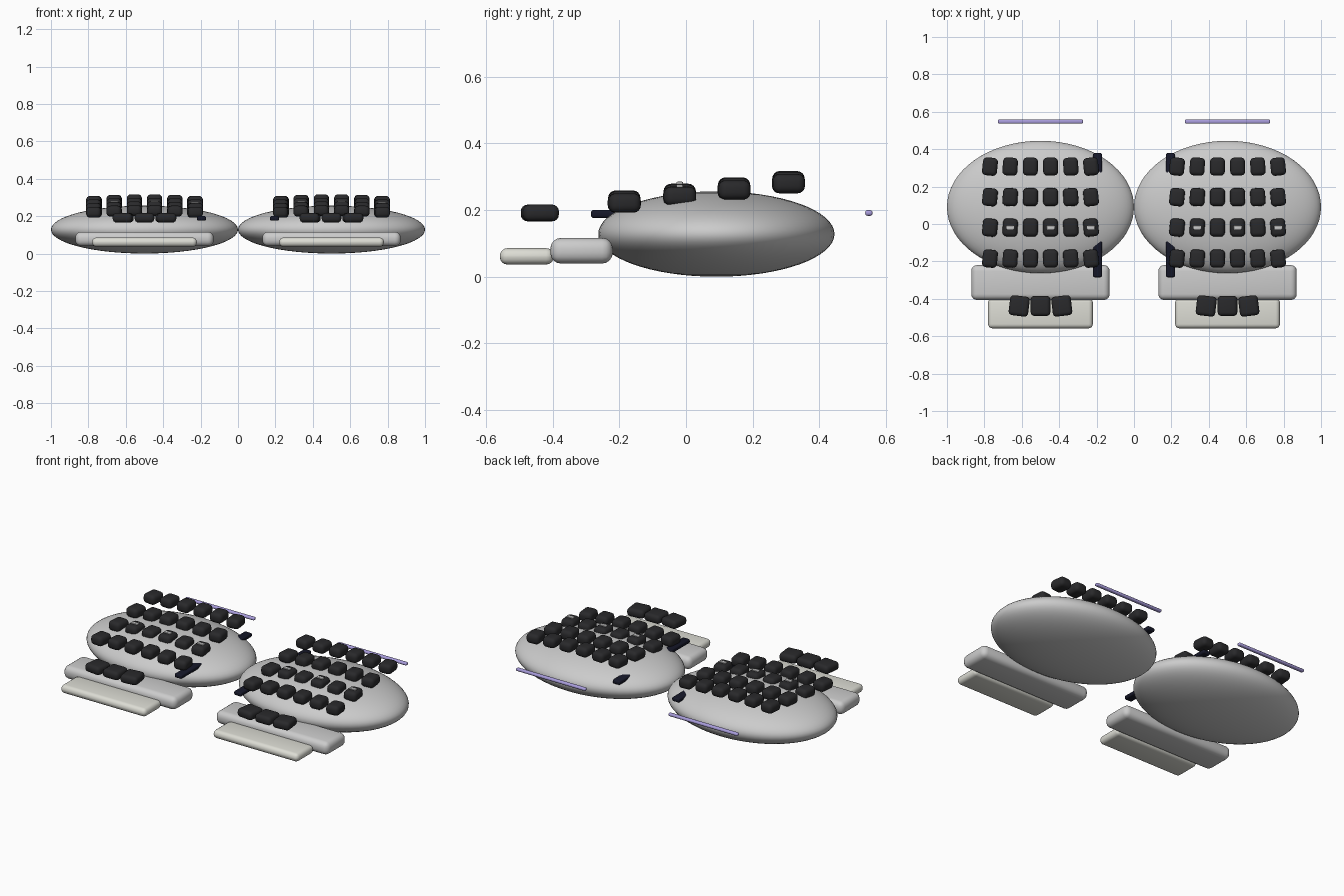
import bpy
from math import radians

if "Cube" in bpy.data.objects:
    bpy.data.objects.remove(bpy.data.objects["Cube"])


def material(name, rgb):
    m = bpy.data.materials.new(name)
    m.diffuse_color = (*rgb, 1)
    m.use_nodes = True
    m.node_tree.nodes["Principled BSDF"].inputs["Base Color"].default_value = m.diffuse_color
    return m


KEY = material("key_black", (0.022, 0.022, 0.024))
RAIL = material("rail_navy", (0.008, 0.009, 0.022))
BAR = material("bar_lavender", (0.40, 0.34, 0.72))
PAD = material("pad_cream", (0.72, 0.72, 0.66))
MARK = material("marker_white", (0.85, 0.85, 0.83))


def rounded_box(name, loc, size, bevel, mat=None, rz=0.0, segments=4):
    bpy.ops.mesh.primitive_cube_add(size=1, location=loc)
    ob = bpy.context.object
    ob.name = name
    ob.scale = size
    bpy.ops.object.transform_apply(location=False, rotation=False, scale=True)
    ob.rotation_euler.z = rz
    mod = ob.modifiers.new("rounding", "BEVEL")
    mod.width = bevel
    mod.segments = segments
    bpy.ops.object.modifier_apply(modifier=mod.name)
    bpy.ops.object.shade_smooth_by_angle(angle=radians(35))
    if mat:
        ob.data.materials.append(mat)
    return ob


ROW_Y = (0.307, 0.144, -0.019, -0.185)
ROW_Z = (0.288, 0.269, 0.250, 0.230)

for side, label in ((-1, "left"), (1, "right")):
    cx = 0.5 * side

    # Flattened ellipsoid shell
    bpy.ops.mesh.primitive_uv_sphere_add(segments=64, ring_count=32, radius=1,
                                         location=(cx, 0.091, 0.128))
    shell = bpy.context.object
    shell.name = f"{label}_shell"
    shell.scale = (0.5, 0.354, 0.128)
    bpy.ops.object.transform_apply(location=False, rotation=False, scale=True)
    bpy.ops.object.shade_smooth()

    # Wrist support and cream front pad
    rounded_box(f"{label}_wrist_rest", (cx, -0.313, 0.078), (0.74, 0.187, 0.077), 0.032)
    rounded_box(f"{label}_front_pad", (cx, -0.477, 0.061), (0.56, 0.162, 0.049), 0.023, PAD)

    # Key grid, stepped by row and gently arched across columns
    for r, (y, z) in enumerate(zip(ROW_Y, ROW_Z)):
        for c in range(6):
            d = c - 2.5
            x = cx + d * 0.108
            kz = z - 0.009 * (d / 2.5) ** 2
            rounded_box(f"{label}_key_{r}_{c}", (x, y, kz), (0.08, 0.096, 0.058),
                        0.022, KEY, d * 0.04)
            # Small pale markers on alternate home-row keys
            if r == 2 and c % 2 == 1:
                rounded_box(f"{label}_key_marker_{c}", (x, y, kz + 0.029),
                            (0.042, 0.02, 0.012), 0.003, MARK, segments=2)

    # Thumb keys, fanned
    for i in (-1, 0, 1):
        rounded_box(f"{label}_thumb_key_{i + 1}", (cx + i * 0.114, -0.438, 0.191),
                    (0.105, 0.107, 0.05), 0.02, KEY, i * 0.12)

    # Dark inner rail running through the shell
    rounded_box(f"{label}_inner_rail", (0.195 * side, 0.047, 0.188),
                (0.048, 0.664, 0.024), 0.008, RAIL, segments=3)

    # Lavender bar behind the shell
    rounded_box(f"{label}_rear_bar", (cx, 0.548, 0.191), (0.456, 0.022, 0.017),
                0.007, BAR, segments=3)
